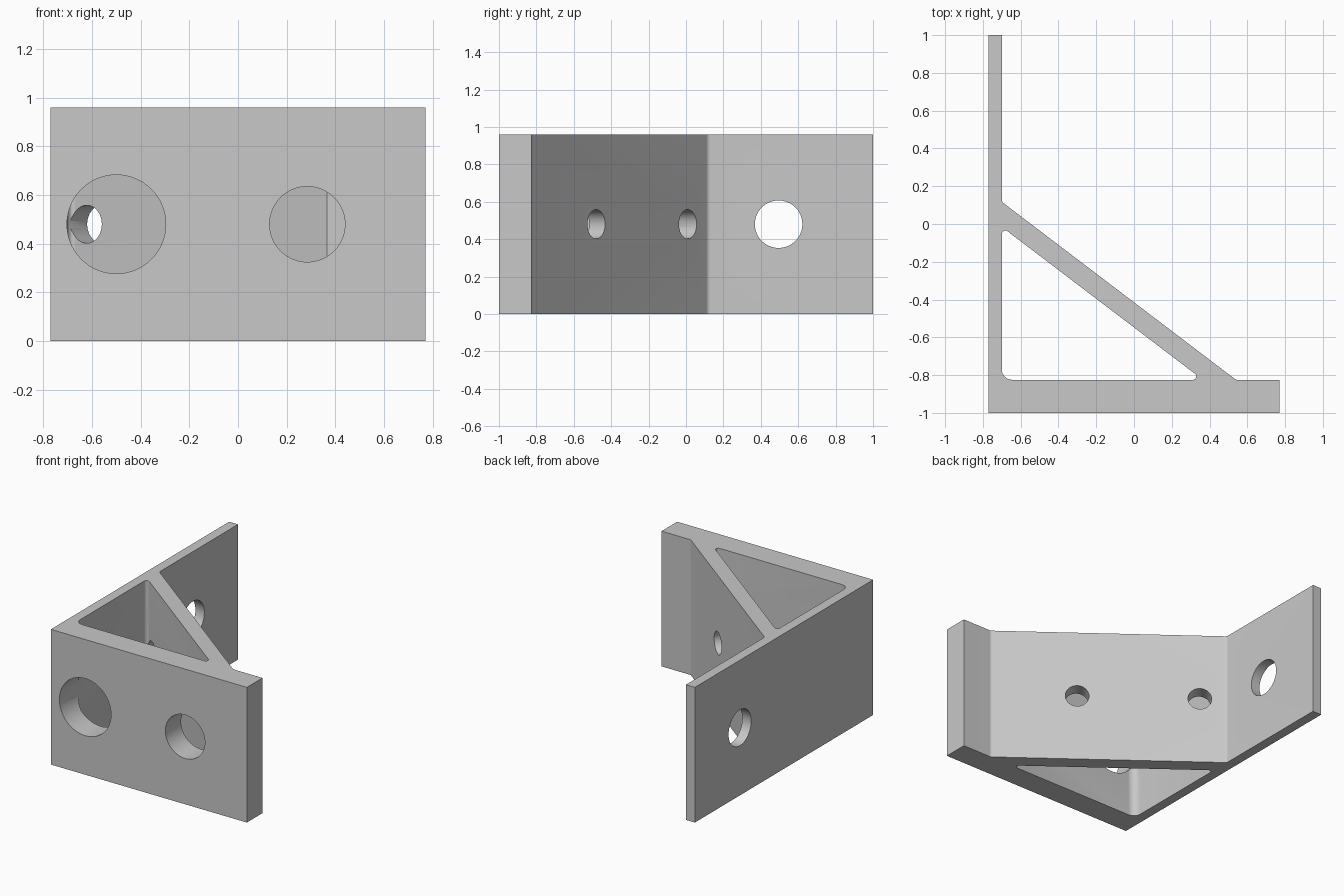
import bpy, bmesh, math
from mathutils import Vector, Matrix

if "Cube" in bpy.data.objects:
    bpy.data.objects.remove(bpy.data.objects["Cube"], do_unlink=True)

HEIGHT = 0.96
MID = HEIGHT / 2
FLANGE_Y = -0.825            # inner face of the front flange
WALL_X = -0.70               # inner face of the side wall
SLOPE = 0.76                 # fall of the diagonal web
normal = Vector((SLOPE, 1, 0)).normalized()


def outer_y(x):
    return FLANGE_Y + (0.54 - x) * SLOPE


def inner_y(x):
    return FLANGE_Y + (0.365 - x) * SLOPE


def rounded(corners, steps=8):
    """Turn (x, y, radius) corners into a filleted outline."""
    points = []
    for i, (x, y, r) in enumerate(corners):
        p = Vector((x, y))
        if r == 0:
            points.append(p)
            continue
        a = (Vector(corners[i - 1][:2]) - p).normalized()
        b = (Vector(corners[(i + 1) % len(corners)][:2]) - p).normalized()
        half = a.angle(b) / 2
        centre = p + (a + b).normalized() * (r / math.sin(half))
        start = (p + a * (r / math.tan(half)) - centre).normalized()
        end = (p + b * (r / math.tan(half)) - centre).normalized()
        for k in range(steps + 1):
            points.append(centre + start.slerp(end, k / steps).normalized() * r)
    return points


def prism(name, outline, z0, z1):
    bm = bmesh.new()
    face = bm.faces.new([bm.verts.new((p.x, p.y, z0)) for p in outline])
    bottom = bmesh.ops.duplicate(bm, geom=[face])["geom"]
    top = bmesh.ops.extrude_face_region(bm, geom=[face])["geom"]
    bmesh.ops.translate(bm, vec=(0, 0, z1 - z0),
                        verts=[v for v in top if isinstance(v, bmesh.types.BMVert)])
    if face.is_valid:
        bmesh.ops.delete(bm, geom=[face], context='FACES_ONLY')
    bmesh.ops.remove_doubles(bm, verts=bm.verts[:], dist=0.00001)
    assert bottom
    return finish(name, bm)


def finish(name, bm):
    bmesh.ops.recalc_face_normals(bm, faces=bm.faces)
    mesh = bpy.data.meshes.new(name)
    bm.to_mesh(mesh)
    bm.free()
    obj = bpy.data.objects.new(name, mesh)
    bpy.context.collection.objects.link(obj)
    return obj


def drill(name, start, end, radius, clip=None):
    """Round cutter from start to end, optionally clipped by a plane."""
    start, end = Vector(start), Vector(end)
    axis = end - start
    bm = bmesh.new()
    turn = axis.to_track_quat('Z', 'Y').to_matrix().to_4x4()
    bmesh.ops.create_cone(bm, cap_ends=True, segments=64, radius1=radius,
                          radius2=radius, depth=axis.length,
                          matrix=Matrix.Translation((start + end) / 2) @ turn)
    if clip:
        bmesh.ops.bisect_plane(bm, geom=bm.verts[:] + bm.edges[:] + bm.faces[:],
                               plane_co=clip[0], plane_no=clip[1], clear_outer=True)
        bmesh.ops.holes_fill(bm, edges=[e for e in bm.edges if e.is_boundary])
    return finish(name, bm)


# Bracket body: flange, side wall and diagonal web in one profile
bracket = prism("angle_bracket", rounded([
    (-0.77, -1, 0), (0.77, -1, 0), (0.77, FLANGE_Y, 0),
    (0.54, FLANGE_Y, 0.025), (WALL_X, outer_y(WALL_X), 0.025),
    (WALL_X, 1, 0), (-0.77, 1, 0)]), 0, HEIGHT)

# Triangular opening between the walls
cutters = [prism("opening_cutter", rounded([
    (WALL_X, FLANGE_Y, 0.055), (0.365, FLANGE_Y, 0.018),
    (WALL_X, inner_y(WALL_X), 0.019)]), -0.1, HEIGHT + 0.1)]

# Two front holes; the smaller one also clears the narrow corner behind it
cutters.append(drill("large_front_cutter", (-0.5, -1.1, MID), (-0.5, -0.765, MID), 0.203))
cutters.append(drill("small_front_cutter", (0.285, -1.1, MID), (0.285, FLANGE_Y, MID), 0.155))
cutters.append(drill("corner_cutter", (0.285, -0.84, MID), (0.285, -0.6, MID), 0.155,
                     clip=((0.365, FLANGE_Y, MID), normal)))

# Side wall hole
cutters.append(drill("side_cutter", (-0.9, 0.495, MID), (-0.6, 0.495, MID), 0.127))

# Two holes square to the diagonal web
for x in (-0.558, 0.086):
    face_point = Vector((x, outer_y(x), MID))
    cutters.append(drill("web_cutter", face_point + normal * 0.1,
                         face_point - normal * 0.13, 0.078))

bpy.context.view_layer.objects.active = bracket
for cutter in cutters:
    cutter.hide_render = True
    cut = bracket.modifiers.new(cutter.name, 'BOOLEAN')
    cut.operation = 'DIFFERENCE'
    cut.solver = 'EXACT'
    cut.object = cutter
    bpy.ops.object.modifier_apply(modifier=cut.name)
    bpy.data.objects.remove(cutter, do_unlink=True)

# Plain grey metal
grey = bpy.data.materials.new("light_grey")
grey.use_nodes = True
colour = (0.58, 0.58, 0.58, 1)
grey.diffuse_color = colour
grey.node_tree.nodes["Principled BSDF"].inputs["Base Color"].default_value = colour
bracket.data.materials.clear()
bracket.data.materials.append(grey)

bpy.ops.object.select_all(action='DESELECT')
bracket.select_set(True)
bpy.ops.object.shade_smooth_by_angle(angle=math.radians(30))
